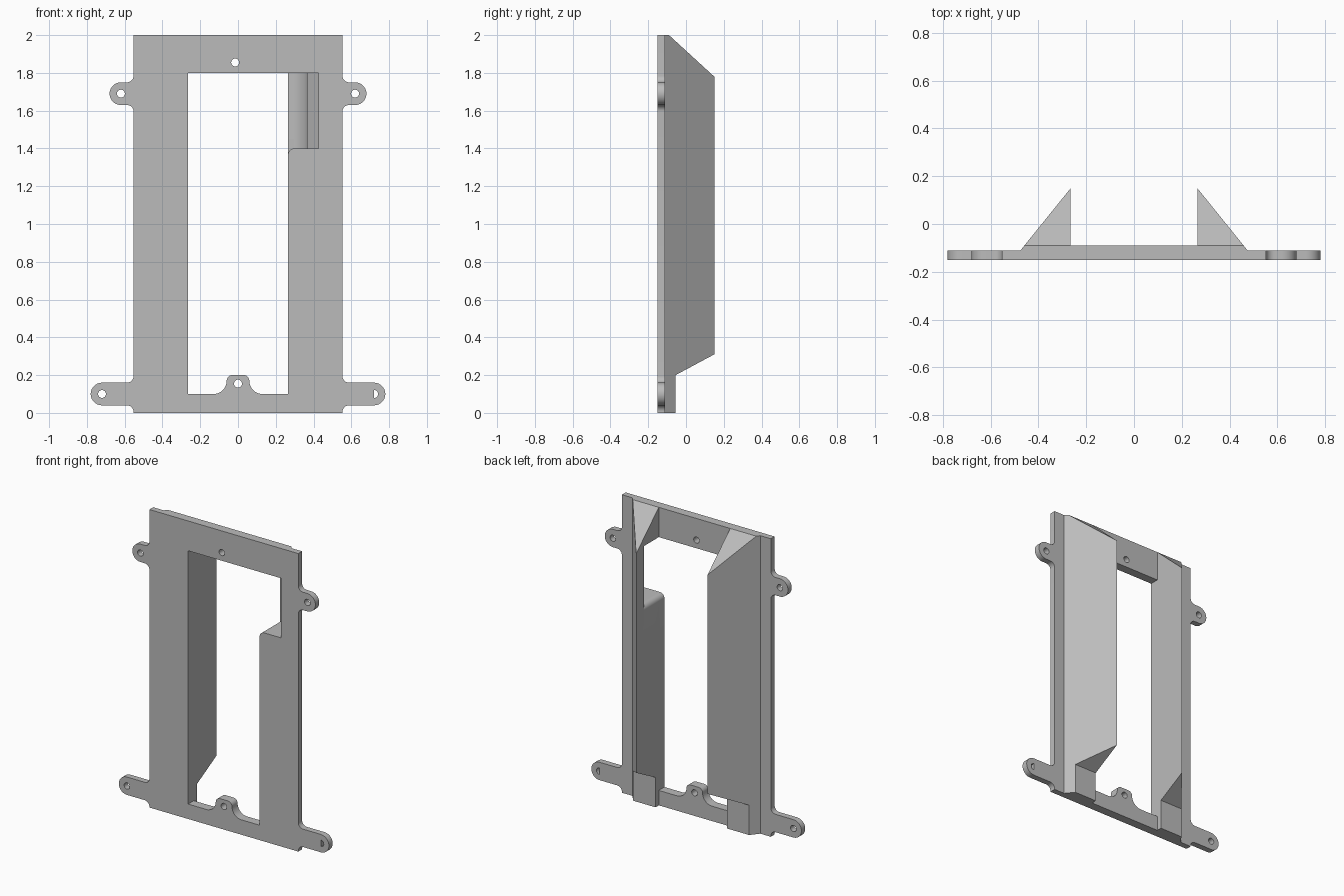
import bpy
import bmesh
from math import cos, sin, radians

cube = bpy.data.objects.get("Cube")
if cube:
    bpy.data.objects.remove(cube, do_unlink=True)

grey = bpy.data.materials.new("plain_grey")
grey.use_nodes = True
grey.diffuse_color = (0.5, 0.5, 0.5, 1)
grey.node_tree.nodes["Principled BSDF"].inputs["Base Color"].default_value = (0.5, 0.5, 0.5, 1)

FRONT, BACK = -0.15, 0.15
SIDE, INNER = 0.553, 0.265
PLATE_BACK, BAR_BACK = -0.11, -0.09


def arc(cx, cy, r, start, end, steps=10):
    angles = [radians(start + (end - start) * i / steps) for i in range(steps + 1)]
    return [(cx + r * cos(a), cy + r * sin(a)) for a in angles]


def mirrored(half):
    """Close a right-hand half outline with its mirror image."""
    return half + [(-x, z) for x, z in reversed(half)]


def prism(name, profile, low, high, axis):
    """Extrude a 2D profile along the named axis."""
    place = {"X": lambda p, t: (t, p[0], p[1]),
             "Y": lambda p, t: (p[0], t, p[1]),
             "Z": lambda p, t: (p[0], p[1], t)}[axis]
    bm = bmesh.new()
    ends = [[bm.verts.new(place(p, t)) for p in profile] for t in (low, high)]
    for ring in ends:
        bm.faces.new(ring)
    n = len(profile)
    for i in range(n):
        j = (i + 1) % n
        bm.faces.new((ends[0][i], ends[0][j], ends[1][j], ends[1][i]))
    bmesh.ops.recalc_face_normals(bm, faces=bm.faces)
    mesh = bpy.data.meshes.new(name)
    bm.to_mesh(mesh)
    bm.free()
    mesh.materials.append(grey)
    obj = bpy.data.objects.new(name, mesh)
    bpy.context.collection.objects.link(obj)
    return obj


def combine(target, tool, operation):
    """Apply one boolean and discard the tool object."""
    mod = target.modifiers.new(operation.lower(), "BOOLEAN")
    mod.operation, mod.solver, mod.object = operation, "EXACT", tool
    bpy.context.view_layer.objects.active = target
    bpy.ops.object.modifier_apply(modifier=mod.name)
    bpy.data.objects.remove(tool, do_unlink=True)


def ear(cx, cz, r=0.06, fillet=0.035):
    """Rounded mounting ear with fillets where it meets the plate side."""
    x = SIDE + fillet
    return (arc(x, cz - r - fillet, fillet, 180, 90)
            + arc(cx, cz, r, -90, 90, 20)
            + arc(x, cz + r + fillet, fillet, 270, 180))


# Rear body: two triangular side ribs joined by a slim web
rib = [(INNER, BAR_BACK), (INNER, BACK), (0.475, PLATE_BACK), (0.475, -0.13)]
frame = prism("mounting_frame", mirrored(rib), 0, 2, "Z")

# Sloped top and stepped, sloped bottom of the ribs
top_slope = [(BAR_BACK, 2), (BACK, 1.78), (0.25, 1.688), (0.25, 2.1), (BAR_BACK, 2.1)]
combine(frame, prism("top_cutter", top_slope, -1, 1, "X"), "DIFFERENCE")
foot_step = [(-0.055, -0.1), (-0.055, 0.2), (BACK, 0.31), (0.25, 0.364), (0.25, -0.1)]
combine(frame, prism("foot_cutter", foot_step, -1, 1, "X"), "DIFFERENCE")

# Front plate with four ears
outline = [(SIDE, 0)] + ear(0.72, 0.10) + ear(0.62, 1.69) + [(SIDE, 2)]
combine(frame, prism("front_plate", mirrored(outline), FRONT, PLATE_BACK, "Y"), "UNION")

# Central opening, leaving a rounded boss on the lower bar
opening = ([(INNER, 1.8), (INNER, 0.1)]
           + arc(0.13, 0.17, 0.07, 270, 180)
           + arc(0.03, 0.17, 0.03, 0, 90))
combine(frame, prism("opening_cutter", mirrored(opening), -0.3, 0.3, "Y"), "DIFFERENCE")

# Pocket hollowed into the left rib, with a curved back wall
pocket = ([(0.2, -0.2), (0.425, -0.2), (0.425, -0.11), (0.365, -0.04)]
          + arc(0.265, -0.04, 0.105, 10, 90)[:-1] + [(INNER, 0.065), (0.2, 0.065)])
combine(frame, prism("pocket_cutter", pocket, 1.4, 1.8, "Z"), "DIFFERENCE")
lip = [(0.2, 1.365)] + arc(0.30, 1.365, 0.035, 180, 90) + [(0.30, 1.45), (0.2, 1.45)]
combine(frame, prism("lip_cutter", lip, -0.2, 0.065, "Y"), "DIFFERENCE")

# Screw holes; the lower left one is half-round
holes = [(-0.015, 1.855), (0, 0.155), (-0.72, 0.10), (-0.62, 1.69), (0.62, 1.69)]
for x, z in holes:
    combine(frame, prism("hole_cutter", arc(x, z, 0.021, 0, 345, 23), -0.3, 0.3, "Y"), "DIFFERENCE")
half_hole = arc(0.72, 0.10, 0.022, -90, 90, 12)
combine(frame, prism("half_hole_cutter", half_hole, -0.3, 0.3, "Y"), "DIFFERENCE")

# Smooth the round parts, keep the edges sharp
bpy.ops.object.select_all(action="DESELECT")
frame.select_set(True)
bpy.context.view_layer.objects.active = frame
bpy.ops.object.shade_smooth_by_angle(angle=radians(30))
